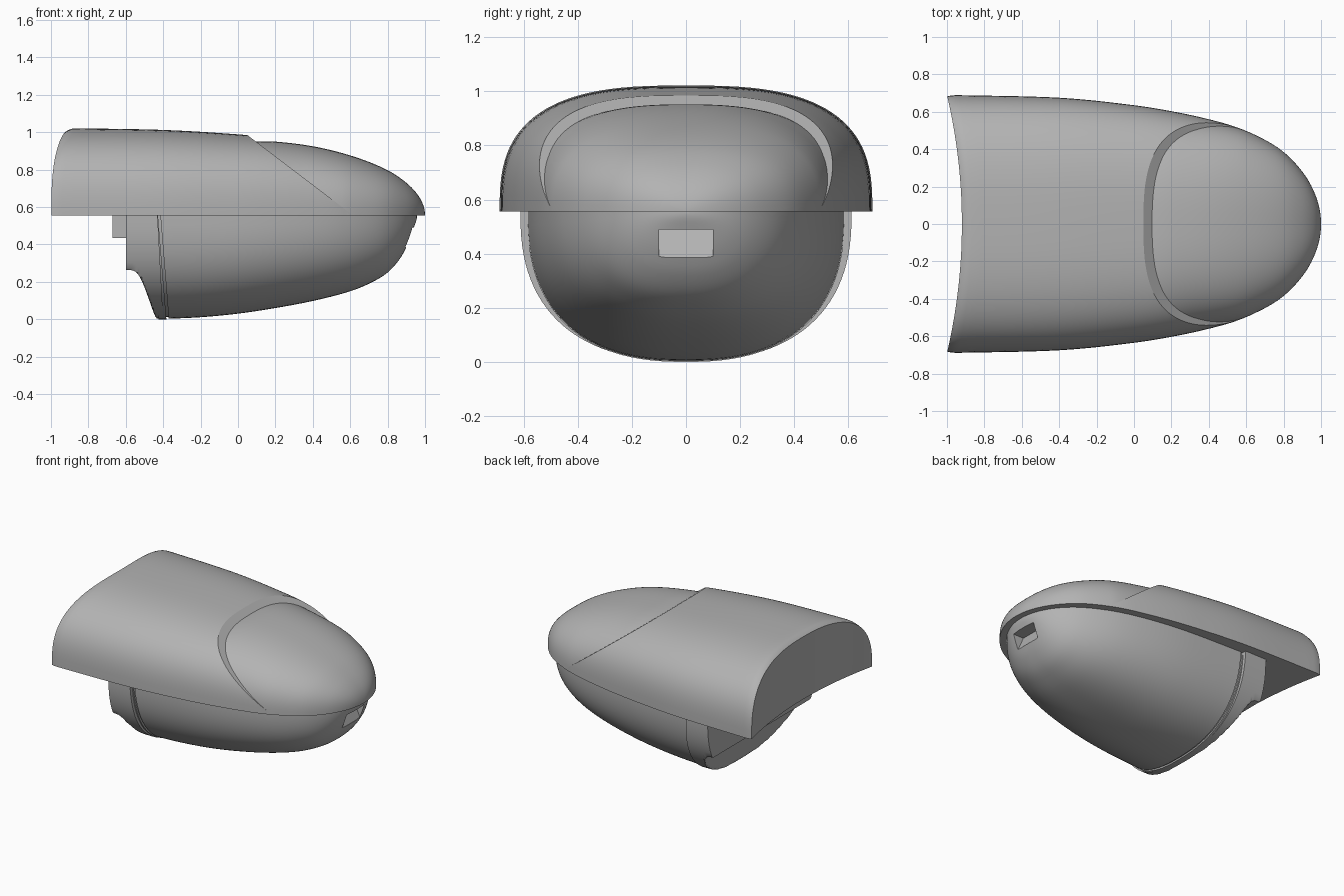
import bpy, bmesh, math
from mathutils import Vector

if "Cube" in bpy.data.objects:
    bpy.data.objects.remove(bpy.data.objects["Cube"])

SEAM = 0.555          # height where the upper shell meets the lower pod
SEGMENTS = 56

grey = bpy.data.materials.new("plain grey")
grey.use_nodes = True
GREY = (0.45, 0.45, 0.45, 1)
grey.diffuse_color = GREY
grey.node_tree.nodes["Principled BSDF"].inputs["Base Color"].default_value = GREY


def clamp(v):
    return max(0.0, min(1.0, v))


def curve(points, nose):
    """Smooth function of x; spacing by root distance gives a round nose."""
    pts = sorted((math.sqrt(max(0, nose - x)), v) for x, v in points)

    def slope(i):
        a, b = pts[max(i - 1, 0)], pts[min(i + 1, len(pts) - 1)]
        return (b[1] - a[1]) / (b[0] - a[0])

    def value(x):
        s = math.sqrt(max(0, nose - x))
        i = 0
        while i < len(pts) - 2 and s > pts[i + 1][0]:
            i += 1
        (s0, v0), (s1, v1) = pts[i], pts[i + 1]
        h = s1 - s0
        t = clamp((s - s0) / h)
        return (v0 * (1 + 2 * t) * (1 - t) ** 2 + v1 * t * t * (3 - 2 * t)
                + h * slope(i) * t * (1 - t) ** 2 - h * slope(i + 1) * t * t * (1 - t))
    return value


def nose_stations(nose, tail, count):
    top = math.sqrt(nose - tail)
    return [nose - (top * i / count) ** 2 for i in range(count + 1)]


def loft(name, stations, side, power, warp=None, floor=None, cut=None):
    """Half-superellipse rings (x, half width, depth) closed along the seam plane."""
    bm = bmesh.new()
    rings = []
    for x, w, d in stations:
        outer, inner = [], []
        for j in range(SEGMENTS + 1):
            a = math.pi * j / SEGMENTS
            c, s = math.cos(a), max(0, math.sin(a))
            y = math.copysign(abs(c) ** (2 / power), c) * max(w, 0.0005)
            z = SEAM + side * s ** (2 / power) * max(d, 0.0005)
            if floor:
                z = max(z, floor(x))
            for row, height in ((outer, z), (inner, SEAM)):
                px = warp(x, y, height) if warp else x
                row.append(bm.verts.new((px, y, height)))
        rings.append((outer, inner))
    for j in range(SEGMENTS):
        for a, b in zip(rings, rings[1:]):
            for k in (0, 1):
                bm.faces.new((a[k][j], a[k][j + 1], b[k][j + 1], b[k][j]))
        for o, i in (rings[0], rings[-1]):
            bm.faces.new((o[j], o[j + 1], i[j + 1], i[j]))
    bmesh.ops.remove_doubles(bm, verts=bm.verts, dist=0.0006)
    if cut:
        geom = bm.verts[:] + bm.edges[:] + bm.faces[:]
        res = bmesh.ops.bisect_plane(bm, geom=geom, plane_co=cut[0],
                                     plane_no=cut[1], clear_outer=True)
        edges = [e for e in res["geom_cut"] if isinstance(e, bmesh.types.BMEdge)]
        bmesh.ops.edgeloop_fill(bm, edges=edges)
    return finish(name, bm)


def finish(name, bm):
    bmesh.ops.recalc_face_normals(bm, faces=bm.faces)
    mesh = bpy.data.meshes.new(name)
    bm.to_mesh(mesh)
    bm.free()
    mesh.materials.append(grey)
    obj = bpy.data.objects.new(name, mesh)
    bpy.context.collection.objects.link(obj)
    return obj


def prism(name, profile, half_width):
    """Extrude an (x, z) outline across y."""
    bm = bmesh.new()
    face = bm.faces.new([bm.verts.new((x, -half_width, z)) for x, z in profile])
    ext = bmesh.ops.extrude_face_region(bm, geom=[face])
    moved = [v for v in ext["geom"] if isinstance(v, bmesh.types.BMVert)]
    bmesh.ops.translate(bm, verts=moved, vec=(0, 2 * half_width, 0))
    return finish(name, bm)


# Upper shell outline
shell_width = curve([(1, 0), (.95, .2), (.9, .28), (.8, .385), (.7, .45), (.55, .517),
                     (.4, .56), (.2, .603), (0, .635), (-.4, .675), (-1, .69)], 1)
hood_top = curve([(.7, .84), (.6, .875), (.4, .935), (.2, .97), (.05, .985),
                  (-.4, 1.012), (-1, 1.022)], 1)
nose_top = curve([(1, SEAM), (.98, .635), (.95, .68), (.9, .73), (.8, .797), (.6, .876),
                  (.4, .925), (.2, .95), (.1, .95), (0, .94)], 1)


# Rear hood with a concave tail and rounded rim, sliced along a slope
def tail_warp(x, y, z):
    return x + 0.08 * (1 - (y / 0.69) ** 2) * clamp(-x) ** 2


hood_rings = []
for x in [x for x in nose_stations(1, -.94, 60) if x < .72] + [-.96, -.975, -.99, -1]:
    rim = 1 - 0.04 * clamp((-.94 - x) / .06) ** 2
    hood_rings.append((x, shell_width(x) * (1 - (1 - rim) / 4), (hood_top(x) - SEAM) * rim))
loft("rear_hood", hood_rings, 1, 2.85, tail_warp,
     cut=(Vector((.05, 0, .985)), Vector((.395, 0, .52))))

# Nose canopy sits slightly inside the hood
canopy_rings = [(x, shell_width(x) - 0.02 * clamp((.58 - x) / .25), nose_top(x) - SEAM)
                for x in nose_stations(1, 0, 48)]
loft("nose_canopy", canopy_rings, 1, 2.6)

# Lower pod
POD_NOSE = 0.957
pod_width = curve([(POD_NOSE, 0), (.9, .2), (.8, .32), (.7, .39), (.55, .46), (.4, .505),
                   (.2, .545), (0, .567), (-.4, .585)], POD_NOSE)
pod_floor = curve([(POD_NOSE, SEAM), (.94, .49), (.9, .385), (.87, .33), (.8, .25),
                   (.7, .19), (.6, .15), (.4, .098), (.2, .06), (0, .03), (-.2, .011),
                   (-.4, .002)], POD_NOSE)


def slant(x, y, z):
    return x - 0.045 * z / SEAM * clamp((.4 - x) / .76)


pod = loft("lower_pod", [(x, pod_width(x), SEAM - pod_floor(x))
                         for x in nose_stations(POD_NOSE, -.37, 56)], -1, 2.45, slant)

# Front slot with a sloping inner face
cutter = prism("slot_cutter", [(.898, .385), (1.1, .385), (1.1, .49), (.85, .49)], .1)
cutter.hide_render = True
cutter.hide_viewport = True
slot = pod.modifiers.new("slot", "BOOLEAN")
slot.object = cutter
slot.operation = "DIFFERENCE"
slot.solver = "EXACT"

# Seam groove and raised collar behind the pod
for name, front, back, grow in (("seam_groove", -.365, -.39, -.01),
                                ("collar_ring", -.383, -.425, .002)):
    loft(name, [(x, .585 + grow, SEAM - .002 + grow) for x in (front, back)], -1, 2.45, slant)

# Rear bracket with a scooped underside
scoop = curve([(-.42, .003), (-.44, .012), (-.47, .1), (-.5, .185), (-.525, .235),
               (-.55, .258), (-.6, .265)], 0)
bracket_rings = [(-.4 - .2 * i / 24, .612, SEAM - .004) for i in range(25)]
loft("rear_bracket", bracket_rings, -1, 2.45,
     lambda x, y, z: x - .03 * z / SEAM * clamp((x + .6) / .18), scoop)
prism("rear_tab", [(-.67, .435), (-.59, .435), (-.59, SEAM), (-.67, SEAM)], .15)

# Smooth surfaces with sharp rims
bpy.ops.object.select_all(action="DESELECT")
for obj in bpy.context.collection.objects:
    if obj.type == "MESH" and obj != cutter and grey.name in obj.data.materials:
        obj.select_set(True)
        bpy.context.view_layer.objects.active = obj
bpy.ops.object.shade_smooth_by_angle(angle=math.radians(32))
